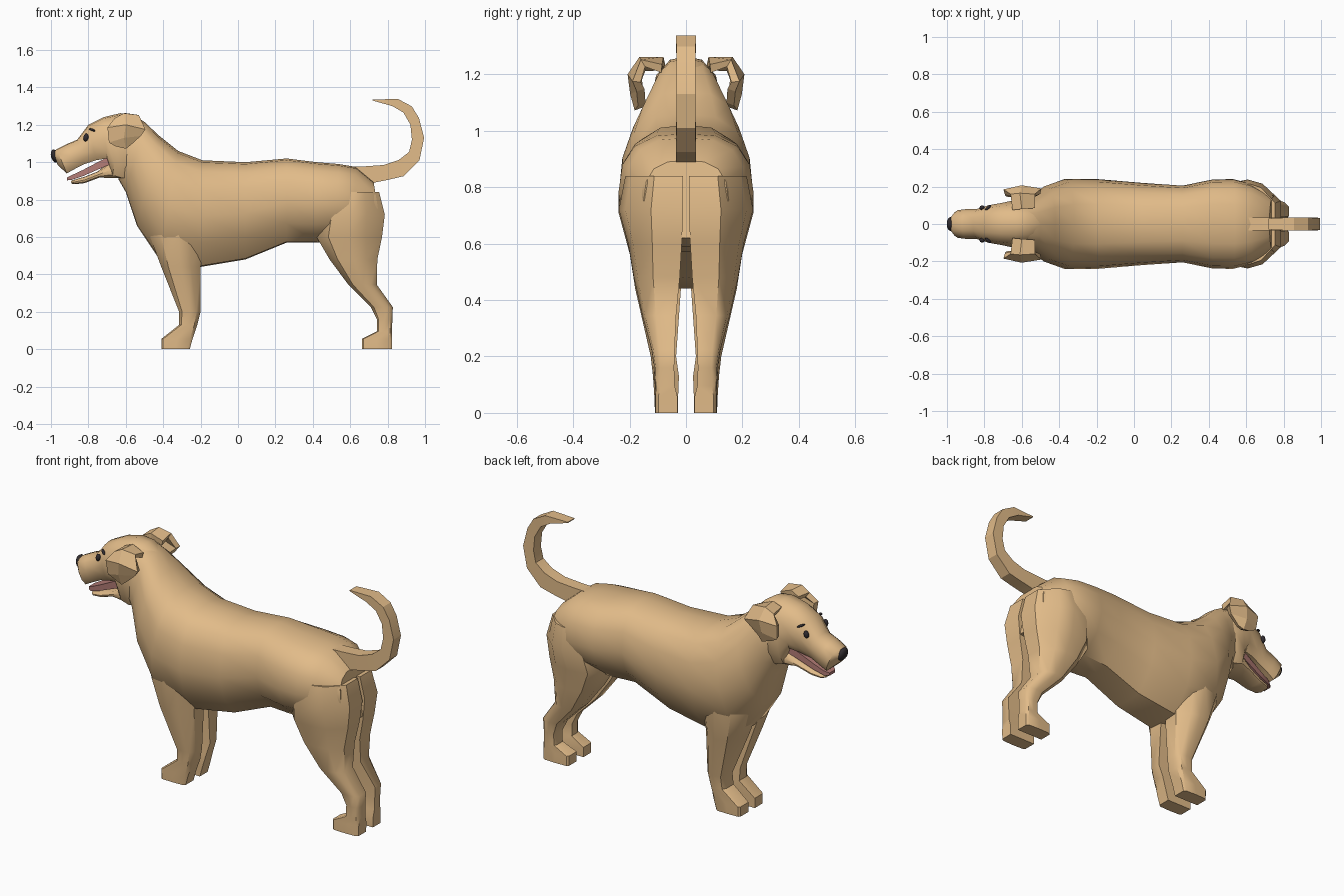
import bpy, bmesh, math
from mathutils import Vector


def material(name, rgb):
    m = bpy.data.materials.new(name)
    m.diffuse_color = (*rgb, 1)
    return m


TAN = material("tan coat", (0.76, 0.5, 0.25))
DARK = material("dark", (0.03, 0.025, 0.03))
PINK = material("pink", (0.45, 0.2, 0.18))


def finish(name, bm, mat, angle=40, mirror=False):
    bmesh.ops.recalc_face_normals(bm, faces=bm.faces)
    me = bpy.data.meshes.new(name)
    bm.to_mesh(me)
    bm.free()
    me.materials.append(mat)
    if angle:
        me.shade_smooth()
        me.set_sharp_from_angle(angle=math.radians(angle))
    ob = bpy.data.objects.new(name, me)
    bpy.context.collection.objects.link(ob)
    if mirror:
        mod = ob.modifiers.new("Mirror", 'MIRROR')
        mod.use_axis = (False, True, False)
        mod.use_mirror_merge = False
    return ob


def loft(name, rings, mat=TAN, angle=40, mirror=False, closed=True):
    """Skin a list of point rings with quads; cap the ends when closed."""
    bm = bmesh.new()
    rows = [[bm.verts.new(p) for p in r] for r in rings]
    n = len(rows[0])
    for a, b in zip(rows, rows[1:]):
        for i in range(n if closed else n - 1):
            j = (i + 1) % n
            bm.faces.new((a[i], a[j], b[j], b[i]))
    if closed:
        bm.faces.new(rows[0])
        bm.faces.new(rows[-1])
    return finish(name, bm, mat, angle, mirror)


# Half sections as (width factor, height factor), top to bottom
BODY = [(0, 1), (.44, .98), (.76, .89), (.94, .73), (1, .48), (.84, .23), (.4, .01), (0, 0)]
ROUND = [(0, 1), (.45, .97), (.85, .8), (1, .5), (.95, .2), (.7, .0), (0, 0)]
BOX = [(1, 1), (1, 0)]


def section(half, xt, zt, xb, zb, w):
    """Symmetric ring spanning from a top point to a bottom point."""
    pts = [(xb + (xt - xb) * t, w * k, zb + (zt - zb) * t) for k, t in half]
    return pts + [(x, -y, z) for x, y, z in reversed(pts) if y > 1e-6]


def leg_ring(z, x0, x1, y0, y1, c, dz=0):
    """Horizontal leg ring; c is how far the outer corners are cut."""
    shape = [(0, 0), (1, 0), (1, 1 - c), (1 - .55 * c, 1 - .2 * c),
             (.5, 1), (.4 * c, 1 - .2 * c), (0, 1 - c)]
    return [(x0 + (x1 - x0) * u, y0 + (y1 - y0) * v, z + dz * u) for u, v in shape]


# Torso and neck
loft("torso", [section(BODY, *r) for r in [
    (.725, .895, .77, .62, .15), (.63, .975, .62, .59, .215),
    (.54, .99, .52, .58, .24), (.42, 1.0, .42, .57, .238),
    (.26, 1.02, .26, .57, .205), (.04, 1.0, .04, .48, .22),
    (-.19, 1.01, -.20, .44, .24), (-.32, 1.06, -.42, .48, .24),
    (-.42, 1.14, -.54, .66, .2), (-.5, 1.215, -.60, .84, .145),
    (-.56, 1.25, -.64, .91, .12)]])

# Skull and upper muzzle
loft("head", [section(ROUND, *r) for r in [
    (-.5, 1.215, -.58, .92, .11), (-.56, 1.255, -.62, .915, .125),
    (-.63, 1.262, -.67, .93, .125), (-.72, 1.24, -.70, 1.02, .112),
    (-.80, 1.20, -.76, 1.01, .1), (-.86, 1.12, -.82, .99, .08),
    (-.92, 1.095, -.87, .965, .08), (-.97, 1.07, -.915, .94, .074),
    (-.985, 1.055, -.965, .985, .04)]])

# Lower jaw and tongue
loft("lower_jaw", [section(ROUND, *r) for r in [
    (-.63, 1.02, -.62, .915, .1), (-.69, 1.0, -.68, .915, .088),
    (-.75, .95, -.74, .918, .07), (-.82, .922, -.82, .888, .058),
    (-.88, .905, -.875, .882, .048), (-.893, .9, -.89, .885, .03)]])
loft("tongue", [section(BOX, *r) for r in [
    (-.68, 1.035, -.68, .99, .07), (-.75, 1.0, -.75, .96, .06),
    (-.83, .958, -.83, .925, .05), (-.89, .93, -.89, .905, .042),
    (-.915, .918, -.915, .903, .025)]], PINK)

# Legs
loft("front_leg", [leg_ring(*r) for r in [
    (.78, -.46, -.14, .03, .21, .5), (.6, -.47, -.17, .02, .205, .5),
    (.44, -.41, -.20, .018, .18, .45), (.2, -.315, -.2, .035, .125, .35),
    (.13, -.315, -.218, .025, .117, .3), (.055, -.41, -.243, .028, .112, .15),
    (0, -.41, -.258, .028, .11, .15)]], mirror=True)
loft("hind_leg", [leg_ring(*r) for r in [
    (.84, .48, .755, .01, .215, .5), (.72, .43, .785, .01, .238, .5),
    (.6, .42, .77, .015, .205, .45), (.48, .49, .745, .022, .185, .42),
    (.345, .59, .742, .035, .155, .4), (.225, .71, .828, .04, .122, .35),
    (.16, .742, .825, .042, .112, .3), (.095, .742, .824, .04, .11, .25),
    (.055, .662, .823, .03, .11, .15), (0, .662, .822, .03, .11, .15)]], mirror=True)

# Curled tail, tapering to a point
loft("tail", [section(BOX, *r) for r in [
    (.6, .975, .70, .88, .036), (.68, .978, .735, .892, .036), (.78, .985, .80, .905, .036),
    (.86, 1.012, .885, .925, .035), (.915, 1.055, .97, 1.01, .034),
    (.93, 1.12, .995, 1.13, .033), (.922, 1.2, .968, 1.235, .033),
    (.885, 1.265, .93, 1.298, .034), (.825, 1.3, .855, 1.338, .036),
    (.718, 1.33, .718, 1.335, .03)]], angle=25)

# Folded ears
EAR = [((-.65, .075, 1.24), (-.60, .08, 1.262), (-.53, .085, 1.235)),
       ((-.66, .16, 1.235), (-.61, .165, 1.262), (-.53, .16, 1.252)),
       ((-.698, .185, 1.185), (-.60, .207, 1.2), (-.495, .19, 1.175)),
       ((-.69, .175, 1.105), (-.61, .198, 1.13), (-.52, .175, 1.14)),
       ((-.655, .17, 1.085), (-.6, .182, 1.072), (-.575, .17, 1.09))]
ear = loft("ear", EAR, angle=0, closed=False)
thick = ear.modifiers.new("Solidify", 'SOLIDIFY')
thick.thickness, thick.offset = .03, -1
flap = ear.modifiers.new("Mirror", 'MIRROR')
flap.use_axis = (False, True, False)
flap.use_mirror_merge = False
# Make the outer side face up and outward so thickness grows inward
if ear.data.polygons[0].normal.z < 0:
    ear.data.flip_normals()


def ball(name, loc, size, mirror=False, turn=0, tilt=0):
    bm = bmesh.new()
    bmesh.ops.create_uvsphere(bm, u_segments=12, v_segments=8, radius=1)
    ob = finish(name, bm, DARK, 60)
    for v in ob.data.vertices:
        p = Vector([a * b for a, b in zip(v.co, size)])
        c, s = math.cos(tilt), math.sin(tilt)
        p = Vector((c * p.x + s * p.z, p.y, c * p.z - s * p.x))
        c, s = math.cos(turn), math.sin(turn)
        v.co = Vector((c * p.x - s * p.y, s * p.x + c * p.y, p.z)) + Vector(loc)
    if mirror:
        mod = ob.modifiers.new("Mirror", 'MIRROR')
        mod.use_axis = (False, True, False)
    return ob


# Nose, eyes and brows
ball("nose", (-.98, 0, 1.033), (.02, .038, .036), tilt=-.25)
ball("eye", (-.813, .087, 1.132), (.014, .012, .021), True, .35, .2)
ball("brow", (-.78, .088, 1.173), (.022, .008, .006), True, .7, .3)
